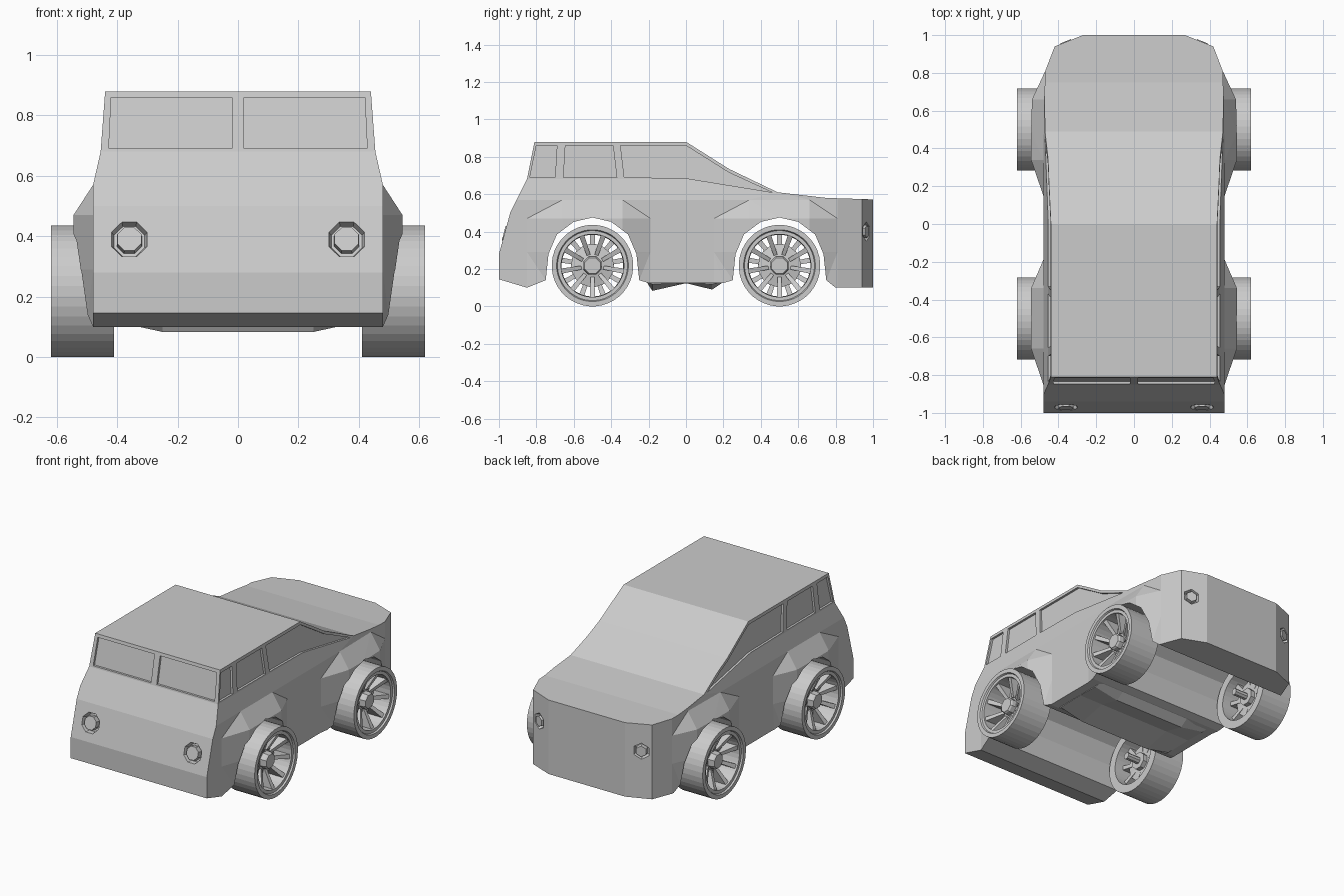
import bpy, bmesh
from math import pi, cos, sin, atan2
from mathutils import Matrix, Vector

if "Cube" in bpy.data.objects:
    bpy.data.objects.remove(bpy.data.objects["Cube"])


def loft(bm, rings, closed=False, mat=Matrix()):
    """Skin a list of equal-length point rings, capped or closed on itself."""
    vs = [[bm.verts.new(mat @ Vector(p)) for p in r] for r in rings]
    n = len(vs[0])
    pairs = list(zip(vs, vs[1:])) + ([(vs[-1], vs[0])] if closed else [])
    for a, b in pairs:
        for i in range(n):
            j = (i + 1) % n
            bm.faces.new((a[i], a[j], b[j], b[i]))
    if not closed:
        bm.faces.new(vs[0])
        bm.faces.new(vs[-1])


def circle(r, z, n, turn=0.5):
    return [(r * cos(2 * pi * (i + turn) / n), r * sin(2 * pi * (i + turn) / n), z) for i in range(n)]


def finish(bm, name):
    bmesh.ops.recalc_face_normals(bm, faces=bm.faces[:])
    me = bpy.data.meshes.new(name)
    bm.to_mesh(me)
    bm.free()
    ob = bpy.data.objects.new(name, me)
    bpy.context.collection.objects.link(ob)
    return ob


def lerp(table, t):
    """Piecewise linear lookup."""
    if t <= table[0][0]:
        return table[0][1]
    for (a, u), (b, v) in zip(table, table[1:]):
        if t <= b:
            return u + (v - u) * (t - a) / (b - a)
    return table[-1][1]


WIDTH = [(0.1, 0.48), (0.57, 0.48), (0.68, 0.455), (0.88, 0.44)]
NOSE = [(0.49, 0.48), (0.81, 0.47), (0.94, 0.42), (1.0, 0.27)]
FLARE_Y = [(-0.85, 0), (-0.66, 1), (-0.34, 1), (-0.19, 0), (0.15, 0), (0.34, 1), (0.66, 1), (0.81, 0)]
FLARE_Z = [(0.1, 0.4), (0.29, 1), (0.47, 1), (0.57, 0)]


def half_width(y, z):
    return min(lerp(WIDTH, z), lerp(NOSE, y)) + 0.065 * lerp(FLARE_Y, y) * lerp(FLARE_Z, z)


# Body: side profile with wheel arches, widened by the width tables
half_arch = [(0.25, 0.14), (0.235, 0.28), (0.19, 0.385), (0.10, 0.452)]
arch = [(-d, z) for d, z in half_arch] + [(0, 0.475)] + [(d, z) for d, z in half_arch[::-1]]
profile = [(-0.81, 0.88), (-0.85, 0.68), (-0.94, 0.50), (-1, 0.28), (-1, 0.145), (-0.85, 0.10)]
profile += [(y - 0.5, z) for y, z in arch] + [(-0.2, 0.125), (0.2, 0.125)]
profile += [(y + 0.5, z) for y, z in arch]
profile += [(0.80, 0.10), (1, 0.10), (1, 0.572), (0.75, 0.58), (0.49, 0.61), (0.23, 0.735), (0, 0.88)]
bm = bmesh.new()
loft(bm, [[(x, y, z) for y, z in profile] for x in (-0.5, 0.5)])
cuts = [((0, y, 0), (0, 1, 0)) for y, _ in FLARE_Y] + [((0, 0.94, 0), (0, 1, 0))]
cuts += [((0, 0, z), (0, 0, 1)) for z in (0.29, 0.47, 0.57, 0.68)]
for co, no in cuts:
    bmesh.ops.bisect_plane(bm, geom=bm.verts[:] + bm.edges[:] + bm.faces[:], plane_co=co, plane_no=no, dist=1e-4)
for v in bm.verts:
    v.co.x = half_width(v.co.y, v.co.z) * (1 if v.co.x > 0 else -1)
bmesh.ops.triangulate(bm, faces=bm.faces[:])
body = finish(bm, "body")

# Window and lamp recess cutter
side_panes = [
    [(-0.835, 0.69), (-0.70, 0.69), (-0.69, 0.86), (-0.80, 0.86)],
    [(-0.655, 0.69), (-0.37, 0.69), (-0.39, 0.86), (-0.645, 0.86)],
    [(-0.33, 0.69), (0, 0.685), (0.46, 0.61), (0.23, 0.715), (0, 0.86), (-0.35, 0.86)]]
bm = bmesh.new()
for s in (-1, 1):
    for pane in side_panes:
        loft(bm, [[(s * (half_width(y, z) + d), y, z) for y, z in pane] for d in (-0.014, 0.05)])
    pane = [(0.02, 0.69), (0.428, 0.69), (0.42, 0.86), (0.02, 0.86)]
    loft(bm, [[(s * x, -0.85 + 0.2 * (z - 0.68) + d, z) for x, z in pane] for d in (0.014, -0.05)])

lamps = []
for s in (-1, 1):
    for pos, nor, n, r in (((s * 0.36, -0.971, 0.39), (0, -0.23, 0.06), 8, 0.065),
                           ((s * 0.36, 0.964, 0.40), (s * 0.06, 0.15, 0), 6, 0.052)):
        m = Matrix.Translation(pos) @ Vector(nor).to_track_quat('Z', 'Y').to_matrix().to_4x4()
        lamps.append((m, n, r))
        loft(bm, [circle(r * 0.85, -0.03, n), circle(r, 0.002, n), circle(r, 0.03, n)], mat=m)
cutter = finish(bm, "recess_cutter")
cutter.hide_render = True
cutter.hide_viewport = True
mod = body.modifiers.new("recesses", 'BOOLEAN')
mod.operation = 'DIFFERENCE'
mod.solver = 'EXACT'
mod.object = cutter

# Lamp lenses
bm = bmesh.new()
for m, n, r in lamps:
    loft(bm, [circle(r * 0.7, -0.04, n), circle(r * 0.66, 0.004, n)], mat=m)
finish(bm, "lamp_lenses")

# Underbody ridges between the axles
bm = bmesh.new()
for ridge in ([(-0.21, 0.13), (-0.18, 0.083), (0, 0.124), (0, 0.13)],
              [(0, 0.13), (0, 0.124), (0.14, 0.09), (0.20, 0.13)]):
    loft(bm, [[(x, y, max(z, lo)) for y, z in ridge]
              for x, lo in ((-0.42, 0.12), (-0.25, 0), (0.25, 0), (0.42, 0.12))])
finish(bm, "underbody")

# Wheels: tire ring, dished disc, nine spokes, hub and axle stub
for side, s in (("right", 1), ("left", -1)):
    for end, y in (("front", -0.5), ("rear", 0.5)):
        m = Matrix.Translation((0, y, 0.218)) @ Matrix.Rotation(s * pi / 2, 4, 'Y')
        bm = bmesh.new()
        section = [(0.165, 0.41), (0.218, 0.41), (0.218, 0.62), (0.192, 0.62), (0.187, 0.61), (0.168, 0.61)]
        loft(bm, [circle(r, x, 40) for r, x in section], closed=True, mat=m)
        finish(bm, f"{end}_{side}_tire")

        bm = bmesh.new()
        loft(bm, [circle(0.12, 0.48, 9, 0), circle(0.12, 0.525, 9, 0), circle(0.05, 0.54, 9, 0)], mat=m)
        for i in range(9):
            spoke = [[(r, w * k, x) for w, x in ((-1, lo), (1, lo), (1, hi), (-1, hi))]
                     for r, k, lo, hi in ((0.06, 0.01, 0.48, 0.545), (0.17, 0.014, 0.47, 0.60))]
            loft(bm, spoke, mat=m @ Matrix.Rotation(2 * pi * i / 9, 4, 'Z'))
        loft(bm, [circle(0.055, 0.45, 8), circle(0.052, 0.57, 8), circle(0.045, 0.58, 8)], mat=m)
        loft(bm, [circle(0.022, 0.36, 8), circle(0.022, 0.46, 8)], mat=m)
        finish(bm, f"{end}_{side}_rim")
